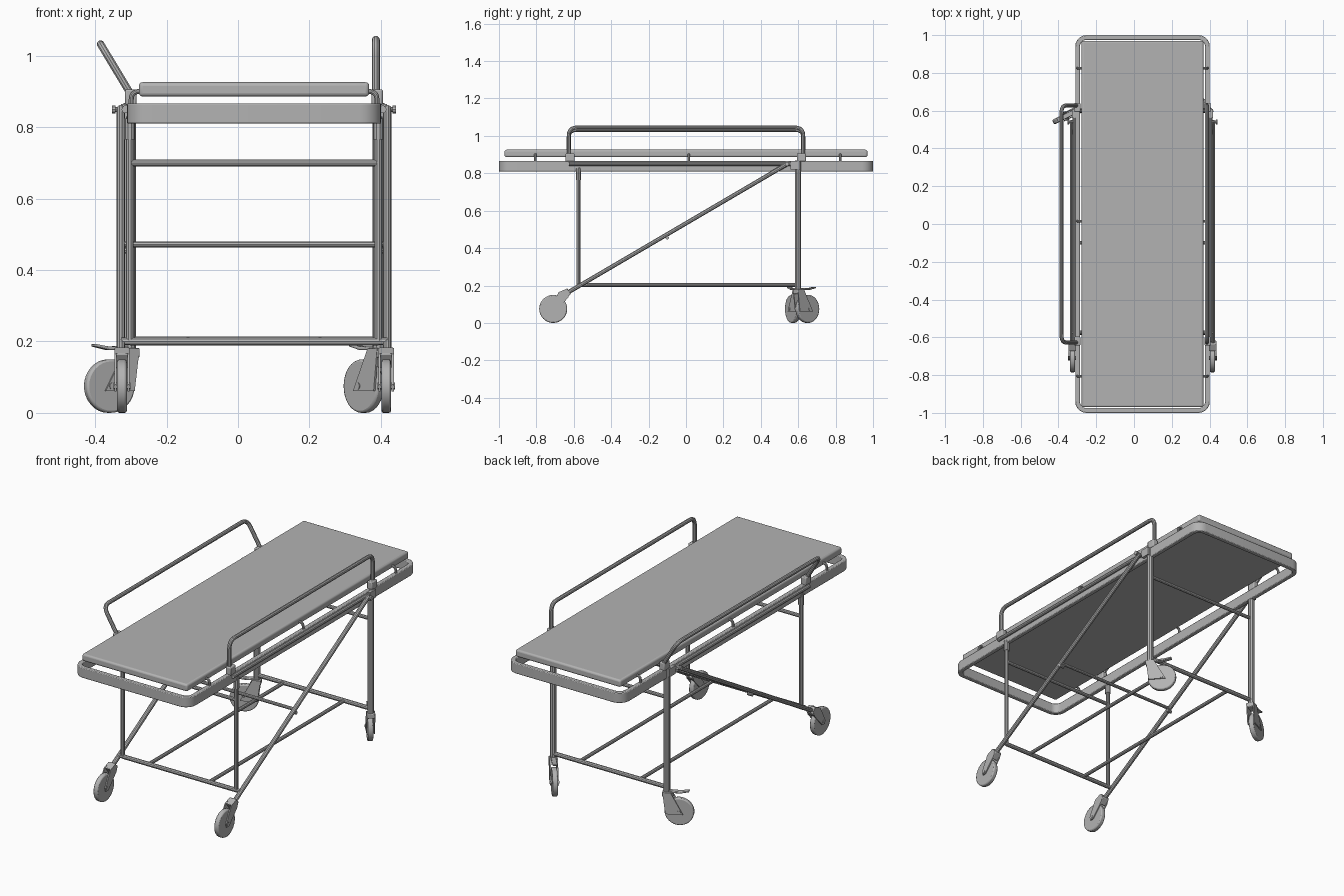
import bpy, bmesh, math
from mathutils import Vector, Matrix

cube = bpy.data.objects.get("Cube")
if cube:
    bpy.data.objects.remove(cube, do_unlink=True)

CX = 0.045          # centre line of the bed
parts = []

grey = bpy.data.materials.new("light_grey")
grey.use_nodes = True
grey.diffuse_color = (0.45, 0.45, 0.45, 1)
grey.node_tree.nodes["Principled BSDF"].inputs["Base Color"].default_value = grey.diffuse_color


def add(name, mesh):
    ob = bpy.data.objects.new(name, mesh)
    bpy.context.collection.objects.link(ob)
    mesh.materials.clear()
    mesh.materials.append(grey)
    parts.append(ob)
    return ob


def bevel(ob, width, segments=2):
    m = ob.modifiers.new("soft_edges", "BEVEL")
    m.width, m.segments, m.limit_method = width, segments, "ANGLE"


def box(name, centre, size):
    bm = bmesh.new()
    bmesh.ops.create_cube(bm, size=1, matrix=Matrix.Translation(centre) @ Matrix.Diagonal((*size, 1)))
    mesh = bpy.data.meshes.new(name)
    bm.to_mesh(mesh)
    bm.free()
    return add(name, mesh)


def fillet(pts, radius, steps=5):
    """Round the inner corners of a path."""
    pts = [Vector(p) for p in pts]
    out = [pts[0]]
    for a, b, c in zip(pts, pts[1:], pts[2:]):
        p, q = b + (a - b).normalized() * radius, b + (c - b).normalized() * radius
        for i in range(steps + 1):
            t = i / steps
            out.append(p * (1 - t) ** 2 + b * 2 * t * (1 - t) + q * t * t)
    return out + [pts[-1]]


def tube(name, pts, r, corner=0.0):
    pts = fillet(pts, corner) if corner else [Vector(p) for p in pts]
    curve = bpy.data.curves.new(name, "CURVE")
    curve.dimensions = "3D"
    curve.bevel_depth, curve.bevel_resolution, curve.use_fill_caps = r, 3, True
    line = curve.splines.new("POLY")
    line.points.add(len(pts) - 1)
    for point, p in zip(line.points, pts):
        point.co = (*p, 1)
    temp = bpy.data.objects.new(name + "_path", curve)
    bpy.context.collection.objects.link(temp)
    bpy.context.view_layer.update()
    mesh = bpy.data.meshes.new_from_object(temp.evaluated_get(bpy.context.evaluated_depsgraph_get()))
    bpy.data.objects.remove(temp, do_unlink=True)
    return add(name, mesh)


def prism(name, outline, width, matrix):
    """Extrude an outline in the local xz plane, centred on local y."""
    bm = bmesh.new()
    face = bm.faces.new([bm.verts.new((u, -width / 2, z)) for u, z in outline])
    new = bmesh.ops.extrude_face_region(bm, geom=[face])["geom"]
    bmesh.ops.translate(bm, vec=(0, width, 0), verts=[v for v in new if isinstance(v, bmesh.types.BMVert)])
    bmesh.ops.recalc_face_normals(bm, faces=bm.faces)
    bm.transform(matrix)
    mesh = bpy.data.meshes.new(name)
    bm.to_mesh(mesh)
    bm.free()
    return add(name, mesh)


def rounded_loop(hx, hy, r, n=6):
    loop = []
    for k, (sx, sy) in enumerate(((1, 1), (-1, 1), (-1, -1), (1, -1))):
        for i in range(n + 1):
            a = math.pi / 2 * (k + i / n)
            loop.append((CX + sx * (hx - r) + r * math.cos(a), sy * (hy - r) + r * math.sin(a)))
    return loop


def caster(name, origin, angle, offset, outline, pad):
    """Wheel and fork trailing from the swivel point along an angle."""
    m = Matrix.Translation((*origin, 0)) @ Matrix.Rotation(angle, 4, "Z")
    n, r = 32, 0.075
    disc = [(offset + r * math.cos(i * math.tau / n), r + r * math.sin(i * math.tau / n)) for i in range(n)]
    bevel(prism(name + "_wheel", disc, 0.027, m), 0.006)
    for s in (-1, 1):
        prism(name + "_fork_plate", outline, 0.006, m @ Matrix.Translation((0, s * 0.0185, 0)))
    bevel(prism(name + "_fork_crown", pad, 0.041, m), 0.004)
    axle = [m @ Vector((offset, s * 0.024, r)) for s in (-1, 1)]
    tube(name + "_axle", axle, 0.01)
    return m


# Bed frame: an upright band with rounded corners
bm = bmesh.new()
outer, inner = rounded_loop(0.356, 1.0, 0.06), rounded_loop(0.331, 0.975, 0.035)
rings = [[bm.verts.new((x, y, z)) for x, y in loop]
         for loop, z in ((outer, 0.81), (outer, 0.867), (inner, 0.867), (inner, 0.81))]
for a, b in zip(rings, rings[1:] + rings[:1]):
    for i in range(len(a)):
        j = (i + 1) % len(a)
        bm.faces.new((a[i], a[j], b[j], b[i]))
bmesh.ops.recalc_face_normals(bm, faces=bm.faces)
band = bpy.data.meshes.new("bed_frame")
bm.to_mesh(band)
bm.free()
bevel(add("bed_frame", band), 0.004)

# Mattress
bevel(box("mattress", (CX, 0, 0.906), (0.645, 1.94, 0.04)), 0.01, 3)

FRONT, REAR = -0.575, 0.60
LEG, BRACE = 0.348, 0.373
front_fork = [(0.12, 0.06), (0.10, 0.06), (0.03, 0.135), (0.02, 0.165), (0.04, 0.182), (0.08, 0.165), (0.125, 0.08)]
front_pad = [(0.045, 0.125), (0.015, 0.155), (0.035, 0.185), (0.075, 0.165)]
rear_fork = [(-0.02, 0.18), (0.022, 0.18), (0.085, 0.062), (-0.005, 0.062)]
rear_pad = [(-0.022, 0.155), (-0.022, 0.182), (0.022, 0.182), (0.034, 0.155)]

for side, s in (("left", 1), ("right", -1)):
    def X(h):
        return CX + s * h

    # Legs, diagonal braces and long lower rails
    tube(side + "_front_leg", [(X(LEG), FRONT, 0.2), (X(LEG), FRONT, 0.83)], 0.011)
    tube(side + "_front_leg_sleeve", [(X(LEG), FRONT, 0.765), (X(LEG), FRONT, 0.825)], 0.015)
    tube(side + "_rear_leg", [(X(LEG), REAR, 0.17), (X(LEG), REAR, 0.868)], 0.017)
    tube(side + "_diagonal_brace", [(X(BRACE), -0.645, 0.155), (X(BRACE), 0.545, 0.852)], 0.012)
    tube(side + "_lower_rail", [(X(0.185), FRONT, 0.203), (X(0.185), REAR, 0.203)], 0.01)
    tube(side + "_leg_brace_link", [(X(LEG - 0.01), FRONT, 0.2), (X(BRACE), FRONT, 0.2)], 0.011)
    tube(side + "_brace_peg", [(X(0.355), -0.1, 0.455), (X(0.383), -0.1, 0.455)], 0.009)

    # Brace pivot bolt and plate
    box(side + "_pivot_plate", (X(0.362), 0.585, 0.843), (0.02, 0.05, 0.045))
    tube(side + "_pivot_bolt", [(X(0.35), 0.54, 0.85), (X(0.395), 0.54, 0.85)], 0.007)
    tube(side + "_bolt_head", [(X(0.388), 0.54, 0.85), (X(0.398), 0.54, 0.85)], 0.012)
    tube(side + "_side_rod", [(X(0.36), -0.625, 0.85), (X(0.36), 0.6, 0.85)], 0.011)

    # Hooks between the frame and the mattress
    for y in (-0.805, 0.015, 0.825):
        tube(side + "_mattress_hook", [(X(0.344), y, 0.85), (X(0.344), y, 0.9), (X(0.31), y, 0.9)], 0.007, 0.022)

    # Guard rail: upright on the left, tipped outward on the right
    tilt, length = (0, 0.16) if s > 0 else (math.radians(31), 0.172)
    top = (X(0.341 + length * math.sin(tilt)), 0.885 + length * math.cos(tilt))
    foot = (X(0.341), 0.885)
    path = [(foot[0], -0.627, foot[1]), (top[0], -0.627, top[1]),
            (top[0], 0.627, top[1]), (foot[0], 0.627, foot[1])]
    tube(side + "_guard_rail", path, 0.011, 0.045)
    for y in (-0.62, 0.617):
        bevel(box(side + "_guard_rail_clamp", (X(0.345), y, 0.884), (0.032, 0.048, 0.044)), 0.005)

    # Wheels
    caster(side + "_front", (X(0.37), -0.60), -math.pi / 2, 0.11, front_fork, front_pad)
    turn = math.radians(130 if s > 0 else 206)
    m = caster(side + "_rear", (X(LEG), REAR), turn, 0.064, rear_fork, rear_pad)
    pedal = [(0.01, 0.176), (0.01, 0.188), (0.07, 0.186), (0.115, 0.194), (0.115, 0.186), (0.07, 0.176)]
    bevel(prism(side + "_brake_pedal", pedal, 0.026, m), 0.003)

# Cross bars
for name, y, z, half, r in (("front_lower", FRONT, 0.2, LEG, 0.012), ("rear_lower", REAR, 0.203, LEG, 0.012),
                            ("front_upper", FRONT, 0.7, LEG, 0.01), ("rear_upper", REAR, 0.7, LEG, 0.01),
                            ("middle", -0.1, 0.472, BRACE, 0.009)):
    tube(name + "_cross_bar", [(CX - half, y, z), (CX + half, y, z)], r)

# Smooth shading with sharp edges kept
bpy.ops.object.select_all(action="DESELECT")
for ob in parts:
    ob.select_set(True)
bpy.context.view_layer.objects.active = parts[0]
bpy.ops.object.shade_smooth_by_angle(angle=math.radians(35))
